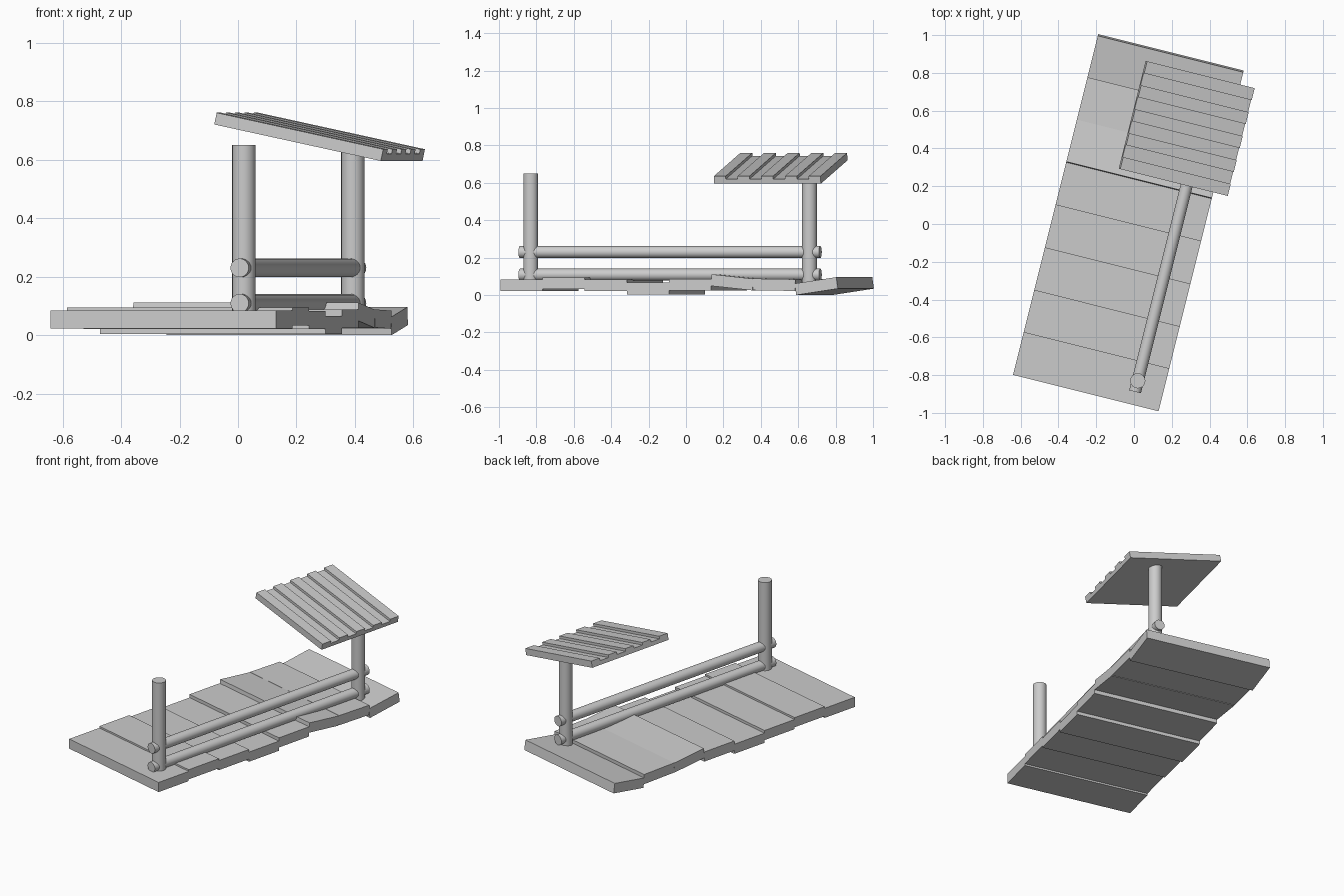
import bpy
from math import radians
from mathutils import Matrix, Vector

if "Cube" in bpy.data.objects:
    bpy.data.objects.remove(bpy.data.objects["Cube"])

YAW = Matrix.Rotation(radians(-14.04), 4, 'Z')
DECK = Matrix.Translation((-0.03, 0.005, 0)) @ YAW


def add_mesh(name, verts, faces, matrix):
    mesh = bpy.data.meshes.new(name)
    mesh.from_pydata(verts, [], faces)
    mesh.transform(matrix)
    obj = bpy.data.objects.new(name, mesh)
    bpy.context.collection.objects.link(obj)
    return obj


def prism(name, profile, half_width, matrix):
    """Extrude a (y, z) profile along x."""
    n = len(profile)
    verts = [(x, y, z) for x in (-half_width, half_width) for y, z in profile]
    faces = [tuple(reversed(range(n))), tuple(range(n, 2 * n))]
    faces += [(i, (i + 1) % n, n + (i + 1) % n, n + i) for i in range(n)]
    return add_mesh(name, verts, faces, matrix)


def rod(name, start, end, radius):
    start, end = Vector(start), Vector(end)
    axis = end - start
    bpy.ops.mesh.primitive_cylinder_add(vertices=24, radius=radius, depth=axis.length,
                                        location=(start + end) / 2)
    obj = bpy.context.object
    obj.name = name
    obj.rotation_euler = axis.to_track_quat('Z', 'Y').to_euler()
    bpy.ops.object.shade_smooth_by_angle(angle=radians(40))
    return obj


# Deck planks: (centre height, pitch in degrees), front to back
STEP, THICK = 0.232, 0.062
planks = [(0.053, 0), (0.064, 0), (0.052, 0), (0.035, 0),
          (0.056, 0), (0.068, -6), (0.055, -1), (0.048, 8.5)]
h, t = STEP / 2, THICK / 2
for i, (z, pitch) in enumerate(planks):
    m = (DECK @ Matrix.Translation((0, (i - 3.5) * STEP, z))
         @ Matrix.Rotation(radians(pitch), 4, 'X'))
    prism(f"deck_plank_{i + 1}", [(-h, -t), (h, -t), (h, t), (-h, t)], 0.397, m)

# Posts
front, back = Vector((0.02, -0.83, 0)), Vector((0.393, 0.66, 0))
for name, p in (("front_post", front), ("back_post", back)):
    rod(name, (p.x, p.y, 0.05), (p.x, p.y, 0.65), 0.04)

# Rails pass through both posts and stick out a little
over = (back - front).normalized() * 0.06
for name, z in (("lower_rail", 0.109), ("upper_rail", 0.23)):
    up = Vector((0, 0, z))
    rod(name, front - over + up, back + over + up, 0.032)

# Sloping roof with five raised battens
W, BATTENS = 0.588, 5
s = W / (2 * BATTENS - 1)
profile = [(-W / 2, -0.0205), (W / 2, -0.0205)]
for k in reversed(range(BATTENS)):
    y = -W / 2 + 2 * k * s
    if k < BATTENS - 1:
        profile.append((y + s, 0.0045))
    profile += [(y + s, 0.0205), (y, 0.0205)]
    if k > 0:
        profile.append((y, 0.0045))
prism("ribbed_roof", profile, 0.3,
      Matrix.Translation((0.279, 0.506, 0.678)) @ YAW @ Matrix.Rotation(radians(12), 4, 'Y'))
